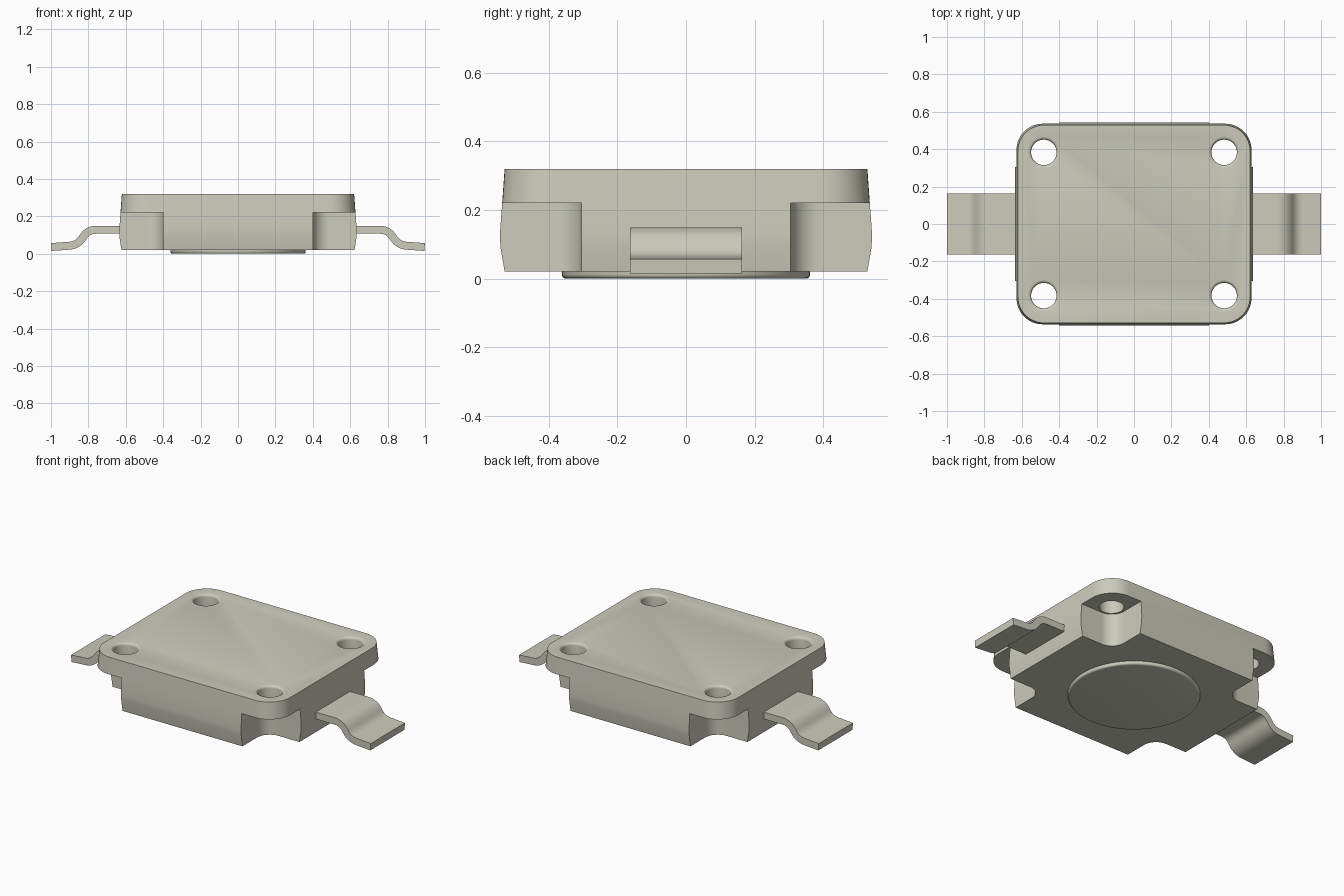
import bpy, bmesh, math
from mathutils import Vector

cube = bpy.data.objects.get("Cube")
if cube:
    bpy.data.objects.remove(cube)

mat = bpy.data.materials.new("warm grey")
mat.use_nodes = True
COLOUR = (0.6, 0.6, 0.5, 1)
mat.diffuse_color = COLOUR
mat.node_tree.nodes["Principled BSDF"].inputs["Base Color"].default_value = COLOUR


def loft(name, rings):
    """Closed solid skinned through rings with equal point counts."""
    bm = bmesh.new()
    loops = [[bm.verts.new(p) for p in ring] for ring in rings]
    n = len(loops[0])
    for a, b in zip(loops, loops[1:]):
        for i in range(n):
            j = (i + 1) % n
            bm.faces.new((a[i], a[j], b[j], b[i]))
    bm.faces.new(loops[0][::-1])
    bm.faces.new(loops[-1])
    bmesh.ops.recalc_face_normals(bm, faces=bm.faces)
    mesh = bpy.data.meshes.new(name)
    bm.to_mesh(mesh)
    bm.free()
    mesh.materials.append(mat)
    obj = bpy.data.objects.new(name, mesh)
    bpy.context.collection.objects.link(obj)
    return obj


def rounded_rect(hx, hy, r, z, cx=0, cy=0, steps=12):
    pts = []
    for k, (sx, sy) in enumerate(((1, 1), (-1, 1), (-1, -1), (1, -1))):
        for i in range(steps + 1):
            a = math.pi / 2 * (k + i / steps)
            pts.append((cx + sx * (hx - r) + r * math.cos(a),
                        cy + sy * (hy - r) + r * math.sin(a), z))
    return pts


def lathe(name, profile, cx=0, cy=0, n=48):
    return loft(name, [[(cx + r * math.cos(2 * math.pi * i / n),
                         cy + r * math.sin(2 * math.pi * i / n), z)
                        for i in range(n)] for r, z in profile])


def activate(obj):
    bpy.ops.object.select_all(action='DESELECT')
    obj.select_set(True)
    bpy.context.view_layer.objects.active = obj


def smooth(obj):
    activate(obj)
    bpy.ops.object.shade_smooth_by_angle(angle=math.radians(30))


def cut(obj, cutter):
    mod = obj.modifiers.new("cut", 'BOOLEAN')
    mod.operation = 'DIFFERENCE'
    mod.solver = 'EXACT'
    mod.object = cutter
    activate(obj)
    bpy.ops.object.modifier_apply(modifier=mod.name)
    bpy.data.objects.remove(cutter)


# Drafted housing, widest a little below mid height
housing = loft("housing", [rounded_rect(hx, hy, 0.14, z) for hx, hy, z in (
    (0.623, 0.529, 0.02), (0.634, 0.541, 0.09),
    (0.635, 0.543, 0.125), (0.621, 0.529, 0.32))])

# Corner recesses and flared screw holes
for sx in (-1, 1):
    for sy in (-1, 1):
        cx, cy = sx * 0.7, sy * 0.605
        cut(housing, loft("corner_cutter", [
            rounded_rect(0.3, 0.3, 0.085, z, cx, cy) for z in (-0.1, 0.22)]))
        flare = [(0.068 + 0.016 * (1 - math.cos(a)), 0.304 + 0.016 * math.sin(a))
                 for a in (math.pi / 2 * i / 4 for i in range(5))]
        cut(housing, lathe("hole_cutter", [(0.068, 0.1)] + flare + [(0.084, 0.4)],
                           sx * 0.482, sy * 0.383))
smooth(housing)

# Contact disc under the housing, with a rounded lower rim
rim = [(0.35 + 0.012 * math.sin(a), 0.012 - 0.012 * math.cos(a))
       for a in (math.pi / 2 * i / 4 for i in range(5))]
disc = lathe("base_disc", rim + [(0.362, 0.03)], n=64)
smooth(disc)


def rounded_path(points, reach, steps=8):
    """Polyline whose inner corners are replaced by short curves."""
    pts = [Vector(p) for p in points]
    out = [pts[0]]
    for a, b, c in zip(pts, pts[1:], pts[2:]):
        p = b + (a - b).normalized() * reach
        q = b + (c - b).normalized() * reach
        for i in range(steps + 1):
            t = i / steps
            out.append(p * (1 - t) ** 2 + b * 2 * t * (1 - t) + q * t * t)
    return out + [pts[-1]]


# Bent leads on both sides
path = rounded_path([(0.58, 0.128), (0.803, 0.128), (0.857, 0.046), (0.998, 0.036)], 0.045)
for side, name in ((1, "left_lead"), (-1, "right_lead")):
    rings = []
    for i, p in enumerate(path):
        d = (path[min(i + 1, len(path) - 1)] - path[max(i - 1, 0)]).normalized()
        n = Vector((-d.y, d.x)) * 0.021
        u, v = p + n, p - n
        rings.append([(side * q.x, y, q.y) for q, y in (
            (u, -0.163), (u, 0.163), (v, 0.163), (v, -0.163))])
    smooth(loft(name, rings))
